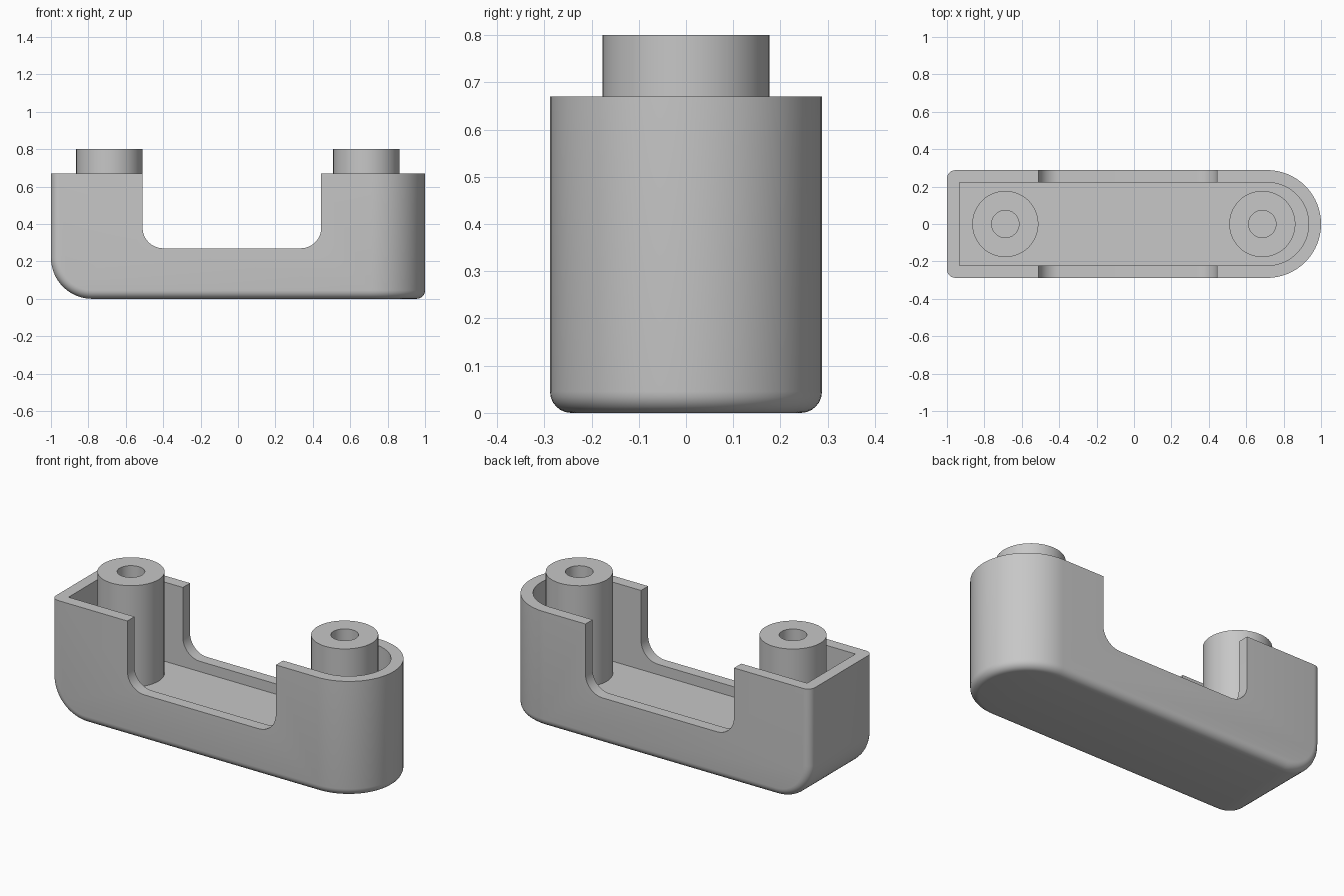
import bpy, bmesh
from math import pi, cos, sin, radians
from mathutils import Vector

default = bpy.data.objects.get("Cube")
if default:
    bpy.data.objects.remove(default, do_unlink=True)

WALL_TOP, FLOOR, HALF_W, WALL = 0.67, 0.21, 0.288, 0.066
END_X = 1 - HALF_W

grey = bpy.data.materials.new("plain_grey")
grey.use_nodes = True
colour = (0.57, 0.57, 0.57, 1)
grey.diffuse_color = colour
grey.node_tree.nodes["Principled BSDF"].inputs["Base Color"].default_value = colour


def arc(cx, cy, r, start, end, n):
    angles = [radians(start + (end - start) * i / n) for i in range(n + 1)]
    return [(cx + r * cos(a), cy + r * sin(a)) for a in angles]


def prism(points, vector):
    """Closed solid from a flat outline extruded along a vector."""
    bm = bmesh.new()
    face = bm.faces.new([bm.verts.new(p) for p in points])
    result = bmesh.ops.extrude_face_region(bm, geom=[face])
    moved = [v for v in result["geom"] if isinstance(v, bmesh.types.BMVert)]
    bmesh.ops.translate(bm, verts=moved, vec=Vector(vector))
    bmesh.ops.recalc_face_normals(bm, faces=bm.faces)
    return bm


def make(name, bm):
    mesh = bpy.data.meshes.new(name)
    bm.to_mesh(mesh)
    bm.free()
    mesh.materials.append(grey)
    obj = bpy.data.objects.new(name, mesh)
    bpy.context.collection.objects.link(obj)
    return obj


def activate(obj):
    bpy.ops.object.select_all(action="DESELECT")
    obj.select_set(True)
    bpy.context.view_layer.objects.active = obj


def cut(target, cutter):
    cutter.hide_render = True
    activate(target)
    mod = target.modifiers.new("cut", "BOOLEAN")
    mod.operation, mod.solver, mod.object = "DIFFERENCE", "EXACT", cutter
    bpy.ops.object.modifier_apply(modifier=mod.name)
    bpy.data.objects.remove(cutter, do_unlink=True)


def smooth(obj):
    activate(obj)
    bpy.ops.object.shade_smooth_by_angle(angle=radians(30))


def plan(left, half, z):
    """Outline with a square left end and a round right end."""
    outline = [(left, half), (left, -half)] + arc(END_X, 0, half, -90, 90, 48)
    return [(x, y, z) for x, y in outline]


def round_edges(bm, edges, radius, segments):
    bmesh.ops.bevel(bm, geom=edges, offset=radius, offset_type="OFFSET",
                    segments=segments, profile=0.5, affect="EDGES",
                    clamp_overlap=False)


# Outer body: large radius under the square end, then a small radius all round
bm = prism(plan(-1, HALF_W, 0), (0, 0, WALL_TOP))
round_edges(bm, [e for e in bm.edges
                 if all(v.co.x < -0.99 and v.co.z < 0.01 for v in e.verts)], 0.22, 16)
bm.normal_update()
round_edges(bm, [e for e in bm.edges
                 if e.calc_face_angle(0) > radians(40)
                 and min(v.co.z for v in e.verts) < WALL_TOP - 0.01], 0.045, 6)
body = make("housing", bm)

# Hollow inside
cut(body, make("cavity_cutter", prism(plan(WALL - 1, HALF_W - WALL, FLOOR), (0, 0, 1))))

# Wide notch with rounded lower corners through both long walls
LEFT, RIGHT, LOW, R = -0.51, 0.445, 0.27, 0.11
outline = ([(LEFT, 1)] + arc(LEFT + R, LOW + R, R, 180, 270, 12)
           + arc(RIGHT - R, LOW + R, R, 270, 360, 12) + [(RIGHT, 1)])
cut(body, make("notch_cutter", prism([(x, -0.5, z) for x, z in outline], (0, 1, 0))))
smooth(body)

# Screw posts with central holes
for name, x in (("right_post", -0.688), ("left_post", 0.686)):
    def cylinder(radius, low, height):
        ring = arc(x, 0, radius, 0, 360, 48)[:-1]
        return prism([(px, py, low) for px, py in ring], (0, 0, height))
    post = make(name, cylinder(0.177, FLOOR - 0.01, 0.81 - FLOOR))
    cut(post, make("hole_cutter", cylinder(0.073, FLOOR, 1)))
    smooth(post)
